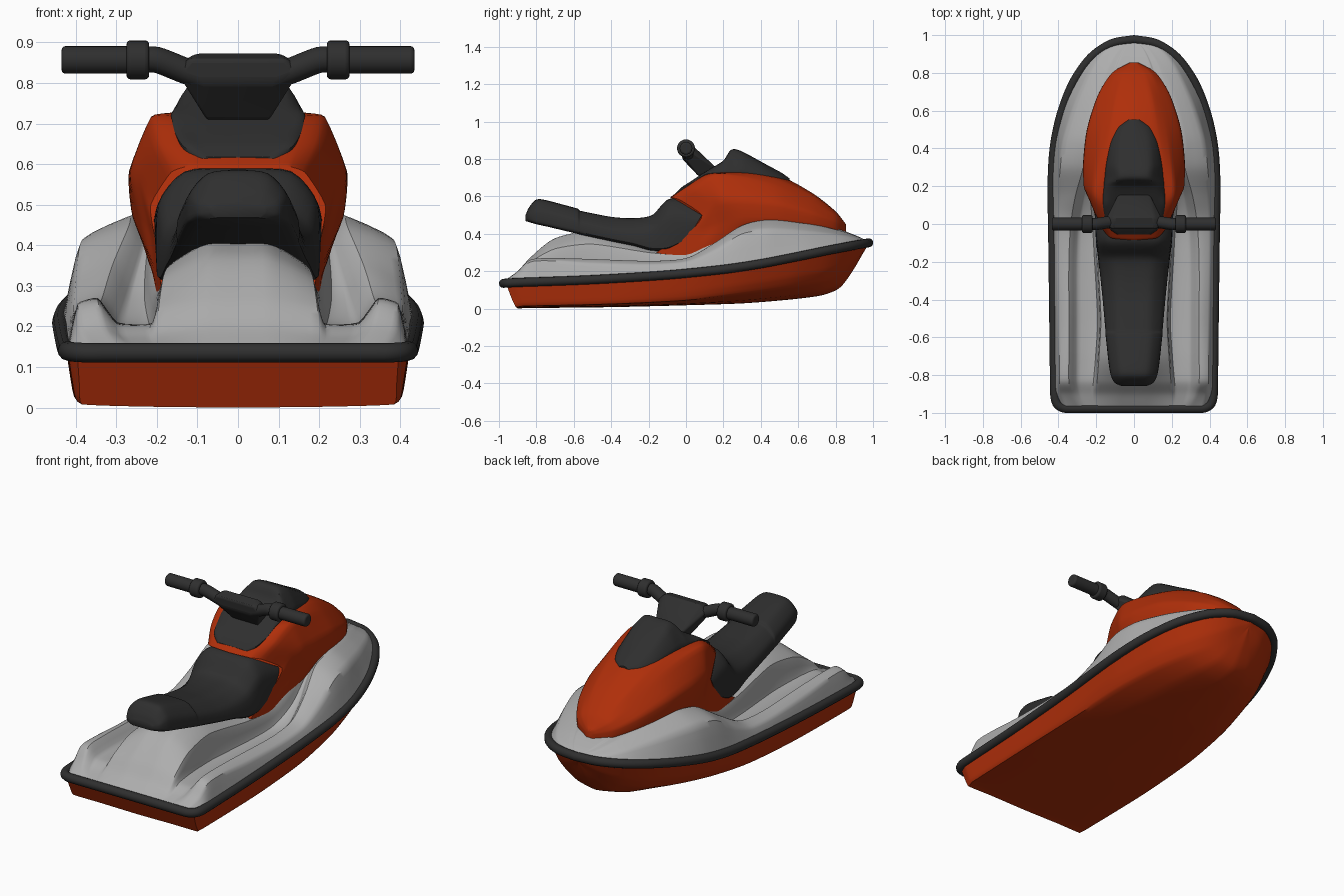
import bpy, bmesh, math
from mathutils import Vector as V


def material(name, rgb):
    m = bpy.data.materials.new(name)
    m.diffuse_color = (*rgb, 1)
    return m


ORANGE = material("orange", (0.43, 0.028, 0.003))
GREY = material("light grey", (0.42, 0.42, 0.42))
DARK = material("charcoal", (0.028, 0.028, 0.028))


def smooth_path(pts, n, t):
    """Hermite curve through the points; t = 0 straight, 1 round."""
    pts = [V(p) for p in pts]
    tan = []
    for i, p in enumerate(pts):
        a, b = pts[max(i - 1, 0)], pts[min(i + 1, len(pts) - 1)]
        ds = [d for d in ((p - a).length, (b - p).length) if d > 0] if 0 < i < len(pts) - 1 else [(b - a).length]
        tan.append((b - a).normalized() * (min(ds) if ds else 0) * t)
    out = []
    for i in range(len(pts) - 1):
        for k in range(n):
            s = k / n
            s2, s3 = s * s, s ** 3
            out.append(pts[i] * (2*s3 - 3*s2 + 1) + tan[i] * (s3 - 2*s2 + s)
                       + pts[i+1] * (3*s2 - 2*s3) + tan[i+1] * (s3 - s2))
    return out + [pts[-1]]


def finish(name, bm, mat, bevel=0):
    bmesh.ops.remove_doubles(bm, verts=bm.verts, dist=0.0003)
    bmesh.ops.recalc_face_normals(bm, faces=bm.faces)
    me = bpy.data.meshes.new(name)
    bm.to_mesh(me)
    bm.free()
    me.materials.append(mat)
    ob = bpy.data.objects.new(name, me)
    bpy.context.collection.objects.link(ob)
    if bevel:
        b = ob.modifiers.new("bevel", 'BEVEL')
        b.width, b.segments, b.limit_method = bevel, 3, 'ANGLE'
    bpy.ops.object.select_all(action='DESELECT')
    ob.select_set(True)
    bpy.context.view_layer.objects.active = ob
    bpy.ops.object.shade_smooth_by_angle(angle=math.radians(38))
    return ob


def loft(name, halves, mat, along=6, across=4, t_along=0.9, t_across=0.8):
    """Skin mirrored half sections (centre line outwards), smoothed both ways."""
    lanes = [smooth_path(lane, along, t_along) for lane in zip(*halves)]
    bm = bmesh.new()
    rings = []
    for half in zip(*lanes):
        full = [V((-p.x, p.y, p.z)) for p in half[:0:-1]] + list(half)
        rings.append([bm.verts.new(p) for p in smooth_path(full, across, t_across)])
    for r, s in zip(rings, rings[1:]):
        for i in range(len(r)):
            j = (i + 1) % len(r)
            bm.faces.new((r[i], r[j], s[j], s[i]))
    for r in (rings[0], rings[-1]):
        bm.faces.new(r)
    return finish(name, bm, mat)


def tube(name, path, radius, mat, closed=False):
    cu = bpy.data.curves.new(name, 'CURVE')
    cu.dimensions, cu.bevel_depth, cu.bevel_resolution = '3D', radius, 4
    cu.use_fill_caps = True
    sp = cu.splines.new('POLY')
    sp.points.add(len(path) - 1)
    for q, p in zip(sp.points, path):
        q.co = (*p, 1)
    sp.use_cyclic_u = closed
    tmp = bpy.data.objects.new(name + "_path", cu)
    bm = bmesh.new()
    bm.from_mesh(tmp.to_mesh())
    tmp.to_mesh_clear()
    bpy.data.objects.remove(tmp)
    return finish(name, bm, mat)


# rail line, stern to bow, shared by bumper, hull and deck
RAIL = smooth_path([(0, -.976, .135), (.36, -.976, .135), (.405, -.955, .137), (.42, -.9, .14),
                    (.425, -.5, .155), (.43, -.1, .18), (.434, .2, .21), (.423, .4, .24),
                    (.386, .58, .275), (.32, .75, .31), (.228, .88, .335), (.12, .954, .348),
                    (0, .977, .352)], 6, 0.95)


def rail(y):
    for a, b in zip(RAIL[7:], RAIL[8:]):
        if a.y <= y <= b.y and b.y > a.y:
            return a.lerp(b, (y - a.y) / (b.y - a.y))
    return RAIL[-1].copy() if y > 0 else RAIL[7].copy()


tube("bumper", RAIL + [V((-p.x, p.y, p.z)) for p in RAIL[-2:0:-1]], .024, DARK, True)

# lower hull: bottom y, keel z, chine x, chine z, rail y
hull = []
for yb, zk, cw, zc, yr in [(-.9, 0, .385, .008, -.963), (-.86, .003, .395, .014, -.9), (-.4, .008, .40, .025, -.4),
                           (0, .018, .39, .045, 0), (.3, .028, .365, .08, .3), (.55, .048, .31, .115, .58),
                           (.72, .07, .24, .145, .75), (.82, .11, .165, .18, .88), (.89, .2, .09, .235, .95),
                           (.955, .31, 0, .315, .977)]:
    r = rail(yr)
    yc = yb + (yr - yb) * .15
    hull.append([(0, yb, zk), (cw * .6, yb, zk + (zc - zk) * .3), (cw, yc, zc),
                 (cw + (r.x - cw) * .5, (yb + yr) / 2, zc + (r.z - zc) * .35), r])
loft("lower_hull", hull, ORANGE, t_across=.5)

# deck: y, centre z, pedestal x z, footwell z, gunwale inner x z, gunwale outer x z
deck = []
for y, zc, xp, zp, zf, xg, zg, xo, zo in [
        (-.97, .15, .19, .15, .15, .30, .15, .36, .15), (-.9, .2, .2, .185, .175, .33, .2, .385, .19),
        (-.83, .275, .195, .25, .205, .345, .262, .395, .25), (-.7, .375, .185, .32, .21, .345, .27, .395, .255),
        (-.5, .41, .175, .345, .205, .345, .265, .4, .24), (-.2, .33, .19, .3, .2, .345, .255, .405, .235),
        (0, .33, .2, .29, .21, .335, .27, .405, .25), (.15, .4, .21, .36, .28, .31, .35, .4, .31),
        (.3, .45, .2, .44, .4, .27, .445, .39, .4), (.45, .47, .16, .47, .465, .26, .475, .37, .42),
        (.65, .46, .12, .46, .455, .22, .45, .305, .41), (.83, .42, .09, .42, .415, .155, .41, .22, .39),
        (.925, .384, .05, .384, .382, .09, .38, .14, .373), (.977, .356, 0, .356, .356, 0, .356, 0, .356)]:
    deck.append([(0, y, zc), (.4 * xp, y, zc), (xp, y, zp), (xp * 1.1, y, zf), (xg * .86, y, zf),
                 (xg, y, zg), (xo, y, zo), rail(y)])
loft("deck", deck, GREY, t_across=.45)

# engine cowl: each row runs from centre top to foot; the rear rows are raked
cowl = [
    [(0, -.085, .595), (.12, -.075, .595), (.165, -.03, .58), (.215, .085, .5), (.205, .03, .42), (.19, -.16, .30)],
    [(0, -.02, .64), (.14, 0, .65), (.2, .05, .65), (.242, .14, .56), (.215, .12, .42), (.2, 0, .26)],
    [(0, .12, .71), (.16, .12, .72), (.215, .16, .715), (.266, .2, .58), (.24, .2, .45), (.2, .12, .28)],
    [(0, .32, .73), (.15, .32, .725), (.2, .32, .70), (.268, .32, .58), (.26, .32, .47), (.22, .32, .38)]]
for y, zc, xa, za, xb, zb, xw, zw, xl, zl in [
        (.5, .71, .12, .69, .175, .65, .247, .56, .245, .47), (.68, .615, .09, .605, .14, .565, .19, .51, .19, .45),
        (.8, .52, .055, .515, .09, .5, .115, .465, .115, .43), (.856, .45, .01, .45, .015, .445, .02, .435, .02, .42)]:
    cowl.append([(0, y, zc), (xa, y, za), (xb, y, zb), (xw, y, zw), (xl, y, zl), (xl * .9, y, zl - .04)])
loft("cowl", cowl, ORANGE, t_across=.6)

# seat: y, centre z, top edge x z, side x z, bottom x z
seat = []
for y, zc, xa, za, xb, zb, xd, zd in [
        (-.858, .50, .05, .498, .065, .492, .065, .48), (-.84, .54, .065, .535, .1, .505, .1, .475),
        (-.80, .583, .072, .575, .118, .525, .122, .463), (-.74, .578, .078, .57, .127, .515, .133, .45),
        (-.58, .535, .09, .528, .145, .475, .15, .412), (-.565, .523, .085, .516, .143, .465, .15, .408),
        (-.4, .49, .09, .485, .155, .43, .165, .372), (-.28, .483, .095, .478, .165, .42, .178, .348),
        (-.18, .50, .105, .495, .178, .435, .19, .322), (-.085, .588, .13, .58, .196, .5, .2, .33),
        (.1, .57, .13, .56, .204, .48, .2, .42)]:
    seat.append([(0, y, zc), (xa, y, za), (xb, y, zb), (xd, y, zd), (xd * .8, y, zd - .012)])
loft("seat", seat, DARK)

# dashboard hood: y, centre z, top edge x z, base x z
hood = []
for y, zc, xa, za, xb, zb in [
        (-.055, .617, .06, .617, .09, .612), (-.02, .65, .09, .65, .135, .645), (.04, .69, .11, .69, .155, .677),
        (.11, .735, .12, .735, .165, .72), (.2, .79, .115, .788, .16, .725), (.245, .85, .085, .842, .155, .73),
        (.31, .835, .09, .825, .148, .73), (.43, .77, .08, .757, .125, .705), (.51, .727, .055, .715, .085, .69),
        (.553, .697, .02, .692, .03, .68)]:
    hood.append([(0, y, zc), (xa, y, za), (xb, y, zb), (xb * .8, y, zb - .05)])
loft("dashboard_hood", hood, DARK)

# steering stem, flared towards the arms
bm = bmesh.new()
for s in (-1, 1):
    for p in [(.075, .07, .705), (.08, .17, .745), (.085, -.02, .80), (.12, -.025, .86), (.11, .035, .873),
              (.15, -.02, .825), (.15, .03, .84)]:
        bm.verts.new((s * p[0], p[1], p[2]))
bmesh.ops.convex_hull(bm, input=bm.verts)
finish("steering_stem", bm, DARK, .012)

# handlebar arms, grips and collars
for side, s in (("left", -1), ("right", 1)):
    arm = smooth_path([(s * .07, .015, .81), (s * .13, .01, .83), (s * .2, 0, .857), (s * .25, 0, .857)], 6, .9)
    tube(side + "_handlebar_arm", arm, .032, DARK)
    for part, x, length, r in (("grip", .335, .20, .034), ("collar", .247, .056, .048)):
        bm = bmesh.new()
        bmesh.ops.create_cone(bm, cap_ends=True, segments=24, radius1=r, radius2=r, depth=length)
        for v in bm.verts:
            v.co = V((v.co.z + s * x, v.co.x, v.co.y + .857))
        finish(side + "_" + part, bm, DARK, .01)
